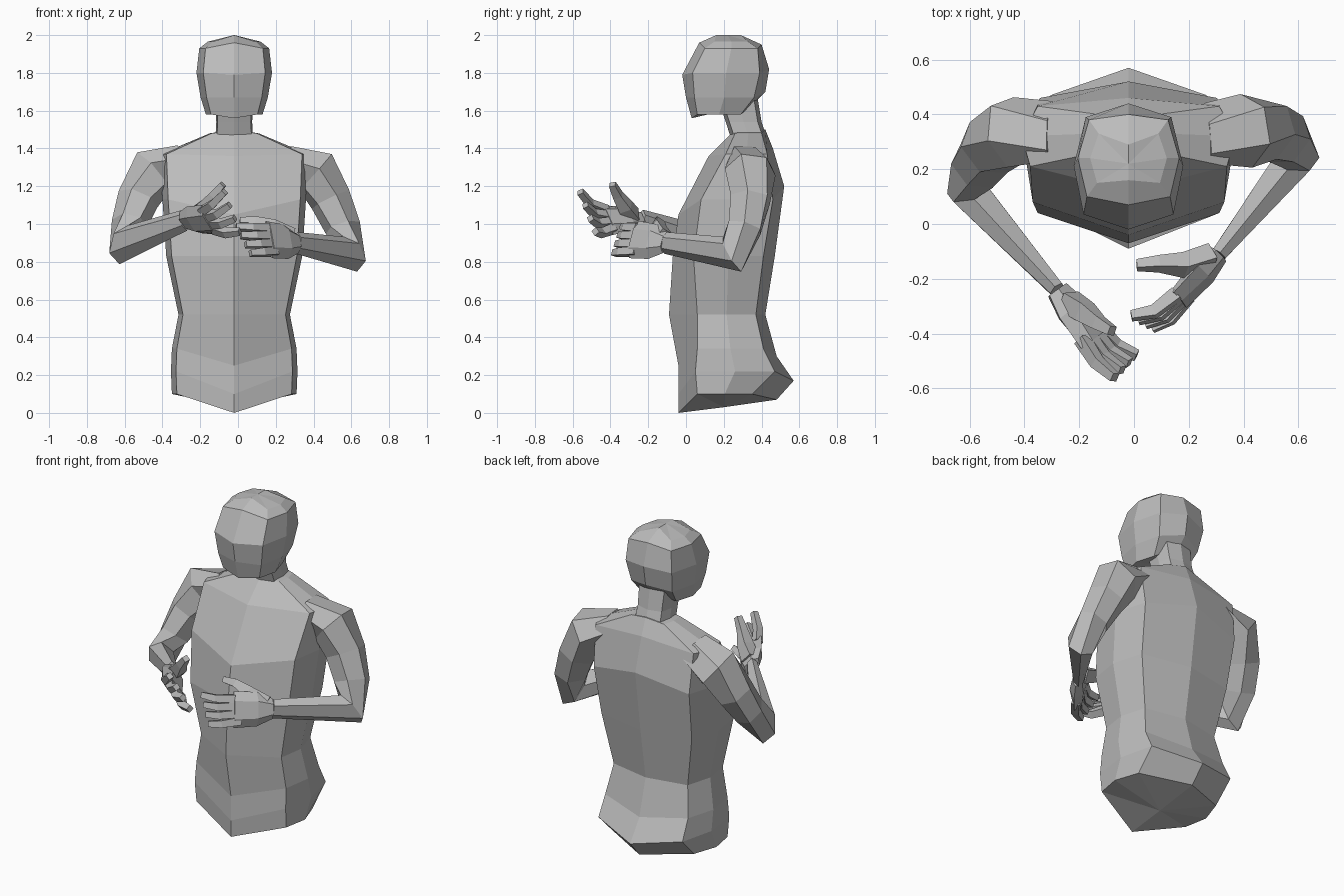
import bpy
import bmesh
import math
from mathutils import Vector

cube = bpy.data.objects.get("Cube")
if cube:
    bpy.data.objects.remove(cube)

CENTRE_X = -0.02  # the trunk's mirror plane

grey = bpy.data.materials.new("clay_grey")
grey.use_nodes = True
colour = (0.5, 0.5, 0.5, 1)
grey.diffuse_color = colour
grey.node_tree.nodes["Principled BSDF"].inputs["Base Color"].default_value = colour


def loft(name, rings, caps=None):
    """Skin a list of closed rings and fan both ends to a cap point."""
    bm = bmesh.new()
    loops = [[bm.verts.new(p) for p in ring] for ring in rings]
    count = len(loops[0])
    for low, high in zip(loops, loops[1:]):
        for i in range(count):
            j = (i + 1) % count
            bm.faces.new((low[i], low[j], high[j], high[i]))
    for k, loop in enumerate((loops[0], loops[-1])):
        tip = caps[k] if caps else sum((v.co for v in loop), Vector()) / count
        apex = bm.verts.new(tip)
        for i in range(count):
            bm.faces.new((loop[i], loop[(i + 1) % count], apex))
    bmesh.ops.recalc_face_normals(bm, faces=bm.faces)
    mesh = bpy.data.meshes.new(name)
    bm.to_mesh(mesh)
    bm.free()
    mesh.materials.append(grey)
    obj = bpy.data.objects.new(name, mesh)
    bpy.context.collection.objects.link(obj)
    return obj


def body_ring(level, front, back):
    """Symmetric eight-sided section with a ridge at front and back."""
    z_front, z_side, z_back, w, y_front, y_corner, y_rear, y_back = level
    half = [(w * front, y_corner, z_side),
            (w, (y_corner + y_rear) / 2, z_side),
            (w * back, y_rear, z_side)]
    right = [(CENTRE_X + x, y, z) for x, y, z in half]
    left = [(CENTRE_X - x, y, z) for x, y, z in reversed(half)]
    return [(CENTRE_X, y_front, z_front), *right, (CENTRE_X, y_back, z_back), *left]


def body(name, levels, bottom, top, front=0.92, back=0.85):
    caps = [(CENTRE_X, *bottom), (CENTRE_X, *top)]
    return loft(name, [body_ring(lv, front, back) for lv in levels], caps)


def tube(name, points, sizes, hint, sides=4):
    """Sweep a section along points; sizes are half extents along hint and across it."""
    points = [Vector(p) for p in points]
    rings = []
    for i, p in enumerate(points):
        ahead = (points[min(i + 1, len(points) - 1)] - p).normalized()
        behind = (p - points[max(i - 1, 0)]).normalized()
        along = (ahead + behind).normalized()
        side = (hint - along * hint.dot(along)).normalized()
        across = along.cross(side)
        a, b = sizes[i]
        ring = []
        for k in range(sides):
            angle = math.tau * (k + 0.5) / sides
            grow = 1 / math.cos(math.pi / sides)
            ring.append(p + side * a * grow * math.cos(angle)
                        + across * b * grow * math.sin(angle))
        rings.append(ring)
    return loft(name, rings)


def hand(side_name, wrist, knuckles, tips, bulge, thumb):
    """Palm, four fingers between two knuckle ends, and a thumb."""
    wrist = Vector(wrist)
    first, last = map(Vector, knuckles)
    tip_first, tip_last = map(Vector, tips)
    middle = (first + last) / 2
    width = (first - last).length / 2
    normal = (middle - wrist).cross(first - last).normalized()
    tube(side_name + "_palm",
         [wrist, wrist.lerp(middle, 0.4), middle],
         [(0.03, 0.05), (0.04, width + 0.012), (0.028, width + 0.018)], normal, 6)
    for i, label in enumerate(("index", "middle", "ring", "little")):
        f = i / 3
        start, end = first.lerp(last, f), tip_first.lerp(tip_last, f)
        start = start.lerp(wrist, 0.1)
        bend = start.lerp(end, 0.5) + Vector(bulge)
        tube(f"{side_name}_{label}_finger", [start, bend, end],
             [(0.024, 0.022), (0.021, 0.02), (0.016, 0.016)], normal)
    tube(side_name + "_thumb", thumb,
         [(0.035, 0.04), (0.034, 0.034), (0.024, 0.022), (0.017, 0.016)], normal)


# Trunk: pelvis, waist, chest, shoulders
body("torso", [
    (0, 0.1, 0.07, 0.33, -0.04, 0.06, 0.35, 0.48),
    (0.1, 0.22, 0.17, 0.335, -0.04, 0.05, 0.47, 0.57),
    (0.25, 0.34, 0.3, 0.33, -0.04, 0.06, 0.41, 0.48),
    (0.52, 0.52, 0.52, 0.295, -0.09, 0.06, 0.37, 0.42),
    (0.83, 0.83, 0.83, 0.36, -0.07, 0.04, 0.41, 0.47),
    (1.05, 1.13, 1.2, 0.38, -0.04, 0.08, 0.46, 0.52),
    (1.36, 1.37, 1.4, 0.39, 0.12, 0.21, 0.43, 0.46),
    (1.48, 1.48, 1.5, 0.13, 0.24, 0.26, 0.4, 0.42),
], (0.2, 0.03), (0.33, 1.5))

# Neck and head
body("neck", [
    (1.45, 1.45, 1.45, 0.1, 0.24, 0.26, 0.41, 0.43),
    (1.54, 1.54, 1.54, 0.095, 0.21, 0.23, 0.38, 0.4),
    (1.66, 1.66, 1.66, 0.1, 0.17, 0.19, 0.36, 0.38),
], (0.33, 1.45), (0.28, 1.66))
body("head", [
    (1.56, 1.58, 1.64, 0.15, 0.03, 0.06, 0.29, 0.36),
    (1.67, 1.67, 1.7, 0.178, 0, 0.045, 0.36, 0.42),
    (1.79, 1.8, 1.82, 0.2, -0.02, 0.035, 0.39, 0.44),
    (1.96, 1.93, 1.95, 0.185, 0.07, 0.1, 0.38, 0.4),
    (2, 1.965, 2, 0.14, 0.16, 0.15, 0.33, 0.29),
], (0.2, 1.6), (0.22, 2), front=0.82, back=0.78)

# Arms: shoulder, upper arm, elbow, forearm
ARM_SIZES = [(0.1, 0.07), (0.12, 0.115), (0.095, 0.1), (0.08, 0.09),
             (0.07, 0.095), (0.028, 0.05)]
left_wrist = (0.31, -0.11, 0.9)
right_wrist = (-0.28, -0.24, 1.02)
tube("left_arm", [(0.25, 0.33, 1.34), (0.41, 0.34, 1.275), (0.49, 0.34, 1.13),
                  (0.555, 0.31, 0.98), (0.595, 0.245, 0.84), left_wrist],
     ARM_SIZES, Vector((0.8, -0.6, 0)), 6)
tube("right_arm", [(-0.29, 0.34, 1.34), (-0.45, 0.335, 1.275), (-0.53, 0.28, 1.13),
                   (-0.575, 0.21, 1), (-0.605, 0.12, 0.89), right_wrist],
     ARM_SIZES, Vector((-0.8, -0.6, 0)), 6)

# Hands
hand("left", left_wrist,
     [(0.14, -0.27, 0.985), (0.185, -0.28, 0.85)],
     [(-0.01, -0.335, 0.985), (0.065, -0.38, 0.845)], (0, -0.025, 0),
     [(0.28, -0.12, 0.93), (0.18, -0.15, 0.98), (0.09, -0.145, 1.01), (0.01, -0.15, 1.015)])
hand("right", right_wrist,
     [(-0.18, -0.44, 1.075), (-0.11, -0.4, 0.97)],
     [(-0.07, -0.56, 1.17), (0.01, -0.48, 0.96)], (-0.005, -0.015, -0.015),
     [(-0.24, -0.28, 1.04), (-0.18, -0.32, 1.09), (-0.13, -0.36, 1.15), (-0.08, -0.39, 1.21)])
